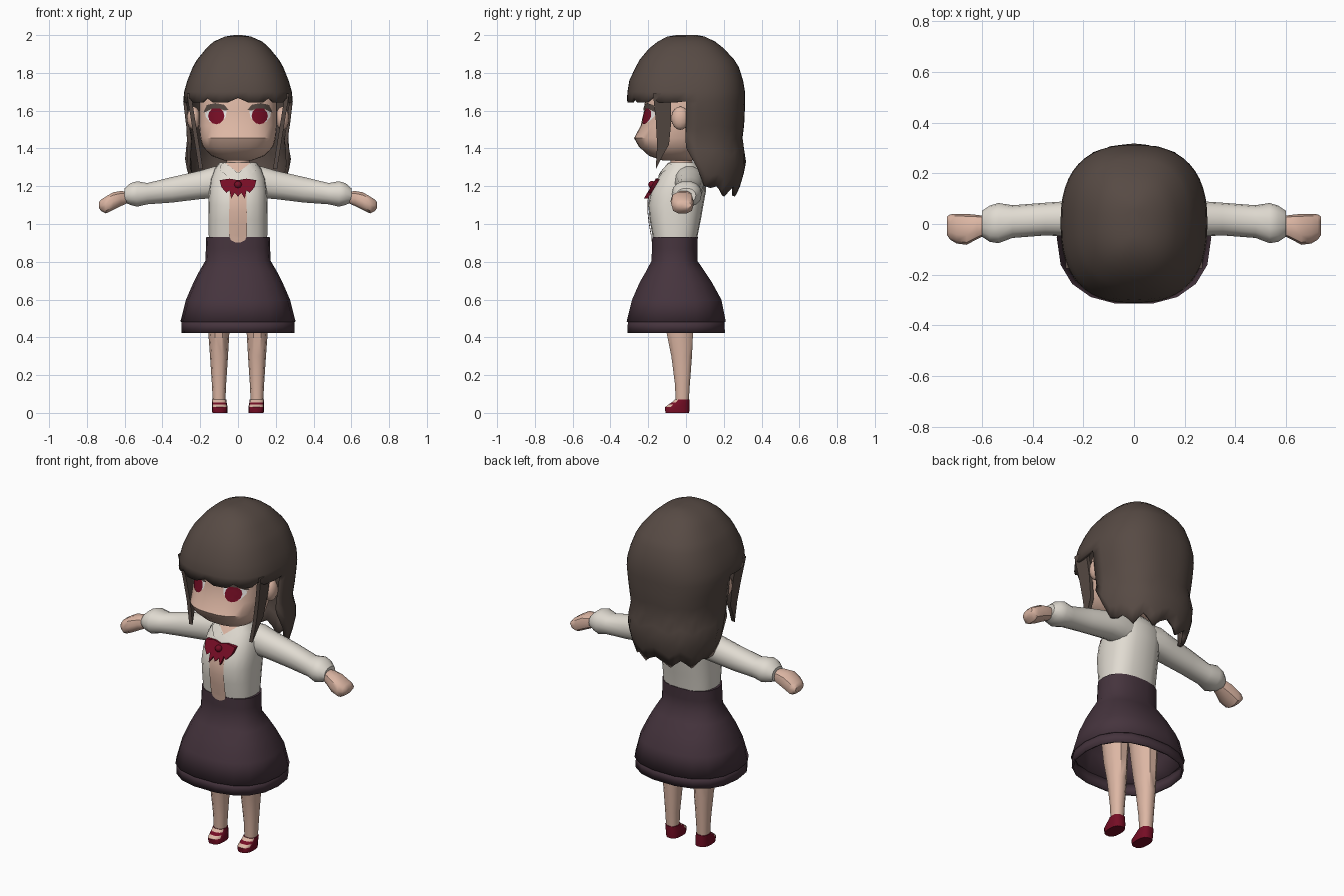
import bpy, bmesh, math
from mathutils import Vector
from mathutils.bvhtree import BVHTree

if "Cube" in bpy.data.objects:
    bpy.data.objects.remove(bpy.data.objects["Cube"])


def colour(name, r, g, b):
    m = bpy.data.materials.new(name)
    m.diffuse_color = (r, g, b, 1)
    m.use_nodes = True
    m.node_tree.nodes["Principled BSDF"].inputs["Base Color"].default_value = m.diffuse_color
    return m


SKIN = colour("skin", .72, .47, .37)
SHIRT = colour("shirt_cream", .75, .71, .64)
HAIR = colour("hair_brown", .095, .069, .058)
SKIRT = colour("skirt_plum", .06, .034, .047)
RED = colour("dark_red", .18, .004, .018)
WHITE = colour("eye_white", .8, .78, .76)


def finish(name, bm, mat, mirror=False, thick=0, normals=True):
    if normals:
        bmesh.ops.recalc_face_normals(bm, faces=bm.faces)
    me = bpy.data.meshes.new(name)
    bm.to_mesh(me)
    bm.free()
    ob = bpy.data.objects.new(name, me)
    bpy.context.collection.objects.link(ob)
    me.materials.append(mat)
    if thick:
        s = ob.modifiers.new("thickness", 'SOLIDIFY')
        s.thickness, s.offset = thick, -1
    if mirror:
        ob.modifiers.new("mirror", 'MIRROR')
    return ob


def oval(a, alo, ahi, blo, bhi, p):
    """Point on a rounded-box outline at angle a."""
    c, s = math.cos(a), math.sin(a)
    u = math.copysign(abs(c) ** (2 / p), c)
    v = math.copysign(abs(s) ** (2 / p), s)
    return (alo + ahi) / 2 + u * (ahi - alo) / 2, (blo + bhi) / 2 + v * (bhi - blo) / 2


def loft(name, mat, rings, n=16, p=2.3, axis='z', caps=True, **kw):
    """Skin over rings of (position, low, high, low, high) along z or x."""
    bm = bmesh.new()
    loops = []
    for s, *box in rings:
        pts = [oval(math.tau * i / n, *box, p) for i in range(n)]
        loops.append([bm.verts.new((u, v, s) if axis == 'z' else (s, u, v)) for u, v in pts])
    for lo, hi in zip(loops, loops[1:]):
        for i in range(n):
            k = (i + 1) % n
            bm.faces.new((lo[i], lo[k], hi[k], hi[i]))
    if caps:
        bm.faces.new(loops[0][::-1])
        bm.faces.new(loops[-1])
    elif rings[0][0] < rings[-1][0]:
        bm.faces.new(loops[-1])
    return finish(name, bm, mat, **kw)


def sym(rings):
    return [(z, -rx, rx, yf, yb) for z, rx, yf, yb in rings]


def plate(name, mat, outline, target, lift, mirror=False):
    """Thin patch laid onto the front of a target part."""
    me = target.data
    tree = BVHTree.FromPolygons([v.co for v in me.vertices], [q.vertices[:] for q in me.polygons])
    bm = bmesh.new()
    f = bm.faces.new([bm.verts.new((x, 0, z)) for x, z in outline])
    f.normal_update()
    if f.normal.y > 0:
        f.normal_flip()
    bmesh.ops.triangulate(bm, faces=bm.faces)
    bmesh.ops.subdivide_edges(bm, edges=bm.edges, cuts=3, use_grid_fill=True)
    for v in bm.verts:
        hit = tree.ray_cast(Vector((v.co.x, -1, v.co.z)), Vector((0, 1, 0)))[0]
        hit = hit or tree.find_nearest(Vector((v.co.x, -.2, v.co.z)))[0]
        v.co.y = hit.y - lift
    return finish(name, bm, mat, mirror, normals=False)


def slab(name, mat, points, depth, mirror=False):
    """Flat outline of 3D points given thickness along a vector."""
    bm = bmesh.new()
    f = bm.faces.new([bm.verts.new(q) for q in points])
    ext = bmesh.ops.extrude_face_region(bm, geom=[f], use_keep_orig=True)
    bmesh.ops.translate(bm, vec=depth, verts=[g for g in ext['geom'] if isinstance(g, bmesh.types.BMVert)])
    return finish(name, bm, mat, mirror)


def ball(name, mat, at, size, mirror=False):
    bm = bmesh.new()
    bmesh.ops.create_uvsphere(bm, u_segments=12, v_segments=8, radius=1)
    for v in bm.verts:
        v.co = Vector(at) + v.co * Vector(size)
    return finish(name, bm, mat, mirror)


# Head, neck and ears
head = loft("head", SKIN, sym([
    (1.335, .07, -.12, .03), (1.36, .14, -.195, .06), (1.41, .187, -.25, .1), (1.455, .2, -.275, .12),
    (1.52, .207, -.24, .14), (1.6, .207, -.222, .16), (1.68, .207, -.215, .16), (1.8, .17, -.17, .14)]), n=28, p=2.5)
loft("neck", SKIN, sym([(1.25, .065, -.085, .035), (1.37, .058, -.08, .035)]), n=12, p=2)
ball("ear", SKIN, (.235, -.03, 1.56), (.036, .048, .062), True)

# Eyes: white, iris, upper lash
plate("eye_white", WHITE, [(.06, 1.6), (.065, 1.565), (.09, 1.54), (.15, 1.54), (.172, 1.57), (.175, 1.6)],
      head, .002, True)
plate("iris", RED, [(.115 + .043 * math.cos(math.tau * i / 12), 1.572 + .044 * math.sin(math.tau * i / 12))
                    for i in range(12)], head, .005, True)
plate("eyelash", HAIR, [(.05, 1.605), (.075, 1.632), (.12, 1.64), (.165, 1.63), (.183, 1.59),
                        (.165, 1.596), (.14, 1.61), (.1, 1.612), (.07, 1.6)], head, .007, True)

# Hair: crown with fringe, long at the back with pointed tips
PROFILE = [(2.0, .02, -.05, .06), (1.992, .07, -.1, .1), (1.965, .13, -.15, .155), (1.93, .168, -.195, .2),
           (1.87, .217, -.245, .255), (1.83, .24, -.267, .28), (1.76, .268, -.3, .302), (1.7, .285, -.31, .312),
           (1.65, .29, -.313, .312), (1.54, .277, -.31, .31), (1.44, .262, -.3, .297),
           (1.34, .283, -.32, .32), (1.24, .262, -.3, .3), (1.14, .235, -.27, .265)]


def along(table, t):
    """Linear lookup in a table sorted by falling first value."""
    for a, b in zip(table, table[1:]):
        if t >= b[0]:
            k = min(1, (a[0] - t) / (a[0] - b[0]))
            return [x + (y - x) * k for x, y in zip(a[1:], b[1:])]
    return table[-1][1:]


N = 48
crown = 9                                   # rows down to the fringe
bm = bmesh.new()
grid = []
for r in range(crown + 7):
    row = []
    for i in range(N):
        a = math.tau * i / N
        back = i <= N // 2
        if r < crown:
            z = PROFILE[r][0]
            if r == crown - 1 and not back:
                z += .018 if i % 4 == 0 else -.006
        elif back:
            y = oval(a, -.29, .29, -.312, .312, 2.5)[1]
            low = along([(.32, 1.2), (.16, 1.2), (.11, 1.25), (.06, 1.32), (-.01, 1.42)], y)[0]
            low -= (0, .025, .055, .025)[i % 4]
            z = 1.65 - (r - crown + 1) / 7 * (1.65 - low)
        else:
            row.append(None)
            continue
        rx, yf, yb = along(PROFILE, z)
        x, y = oval(a, -rx, rx, yf, yb, 2.5)
        row.append(bm.verts.new((x, y, z)))
    grid.append(row)
bm.faces.new(grid[0])
for up, dn in zip(grid, grid[1:]):
    for i in range(N):
        k = (i + 1) % N
        if dn[i] and dn[k]:
            bm.faces.new((dn[i], dn[k], up[k], up[i]))
finish("hair", bm, HAIR, thick=.018)

# Side locks in front of the ears
lock = [(-.175, 1.69), (-.08, 1.69), (-.078, 1.54), (-.09, 1.42), (-.125, 1.36), (-.16, 1.29), (-.153, 1.42),
        (-.16, 1.55)]
slab("side_lock", HAIR, [(.185 + (z - 1.29) * .16, y, z) for y, z in lock], (.022, 0, 0), True)

# Blouse body
blouse = loft("blouse", SHIRT, sym([
    (.88, .15, -.17, .055), (.94, .155, -.178, .062), (1.02, .155, -.192, .078), (1.1, .156, -.2, .092),
    (1.17, .154, -.187, .105), (1.24, .145, -.152, .105), (1.29, .125, -.118, .085), (1.325, .098, -.092, .05)]),
    n=20, p=2.6)
plate("front_panel", SKIN, [(-.045, 1.19), (.045, 1.19), (.048, .94), (.038, .915), (.015, .903), (-.015, .903),
                            (-.038, .915), (-.048, .94)], blouse, .008)
plate("neckline", SKIN, [(-.065, 1.322), (.065, 1.322), (0, 1.272)], blouse, .003)
plate("collar", SHIRT, [(.002, 1.27), (.065, 1.322), (.09, 1.318), (.095, 1.285), (.05, 1.248)], blouse, .008, True)

# Sleeves and hands
loft("sleeve", SHIRT, [
    (.06, -.06, .09, 1.13, 1.31), (.13, -.06, .1, 1.135, 1.305), (.2, -.052, .094, 1.13, 1.284),
    (.35, -.045, .084, 1.112, 1.25), (.48, -.055, .074, 1.103, 1.218), (.535, -.076, .083, 1.09, 1.228),
    (.57, -.07, .072, 1.1, 1.217), (.6, -.05, .052, 1.112, 1.19)], n=14, p=2.2, axis='x', mirror=True)
loft("hand", SKIN, [
    (.58, -.04, .03, 1.112, 1.172), (.62, -.06, .036, 1.093, 1.176), (.66, -.082, .04, 1.073, 1.17),
    (.7, -.077, .04, 1.054, 1.147), (.725, -.062, .038, 1.068, 1.13), (.737, -.045, .03, 1.085, 1.115)],
    n=10, p=2.5, axis='x', mirror=True)

# Bow
half = [(.045, 1.24), (.097, 1.232), (.088, 1.195), (.062, 1.165), (.045, 1.178), (.036, 1.135), (.018, 1.165)]
shape = [(0, 1.232)] + half + [(0, 1.145)] + [(-x, z) for x, z in half[::-1]]
slab("bow", RED, [(x, -.226 + (z - 1.13) * .6, z) for x, z in shape], (0, .022, 0))
ball("bow_knot", RED, (0, -.18, 1.208), (.02, .02, .02))

# Skirt with hem band
loft("skirt", SKIRT, sym([
    (.483, .305, -.318, .214), (.6, .275, -.288, .19), (.69, .236, -.248, .14), (.75, .205, -.213, .1),
    (.805, .173, -.184, .062), (.87, .17, -.182, .062), (.93, .168, -.18, .064)]), n=18, p=2.4, caps=False, thick=.01)
loft("skirt_hem", SKIRT, sym([(.49, .298, -.311, .207), (.424, .3, -.313, .209)]), n=18, p=2.4,
     caps=False, thick=.01)

# Legs
loft("leg", SKIN, [
    (.03, .068, .132, -.055, .014), (.15, .063, .138, -.06, .022), (.3, .053, .148, -.08, .034),
    (.42, .046, .157, -.105, .04), (.55, .035, .165, -.12, .045), (.8, .015, .15, -.13, .04)],
    n=10, p=2.3, mirror=True)

# Strapped shoes with bare instep
shoe = loft("shoe", RED, [
    (0, .056, .136, -.11, .018), (.03, .055, .138, -.113, .02), (.044, .058, .138, -.094, .02),
    (.056, .06, .138, -.076, .02), (.07, .062, .138, -.06, .02)], n=14, p=2.6, mirror=True)
shoe.data.materials.append(SKIN)
for f in shoe.data.polygons:
    if f.normal.y < -.3 and (.03 < f.center.z < .044 or .056 < f.center.z < .069):
        f.material_index = 1

# Smooth shading with sharp creases kept
for ob in bpy.context.collection.objects:
    ob.select_set(True)
    bpy.context.view_layer.objects.active = ob
bpy.ops.object.shade_smooth_by_angle(angle=math.radians(40))
